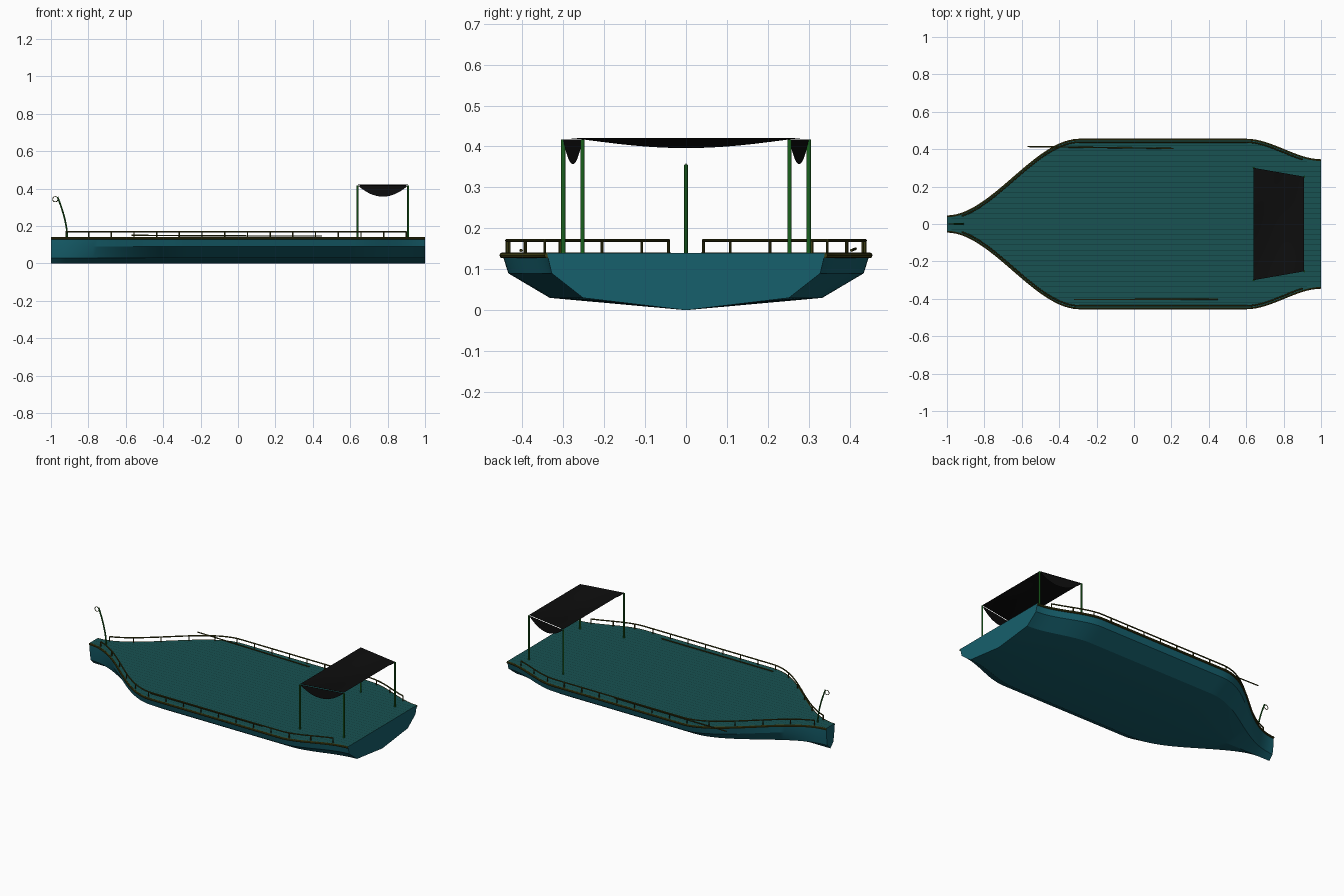
import bpy, bmesh, math
from mathutils import Vector

if "Cube" in bpy.data.objects:
    bpy.data.objects.remove(bpy.data.objects["Cube"])

DECK = 0.14


def material(name, r, g, b):
    m = bpy.data.materials.new(name)
    m.diffuse_color = (r, g, b, 1)
    m.use_nodes = True
    m.node_tree.nodes["Principled BSDF"].inputs["Base Color"].default_value = m.diffuse_color
    return m


TEAL = material("hull_teal", 0.008, 0.115, 0.15)
DARK_TEAL = material("deck_teal", 0.009, 0.085, 0.085)
SEAM = material("seam_dark", 0.004, 0.035, 0.035)
OLIVE = material("rail_olive", 0.045, 0.045, 0.006)
GREEN = material("post_green", 0.01, 0.12, 0.012)
BLACK = material("canvas_black", 0.004, 0.004, 0.004)


def smooth(t):
    t = max(0, min(1, t))
    return t * t * (3 - 2 * t)


# Half width of the deck along the boat
def half_width(x):
    if x < 0:
        return 0.04 + 0.41 * smooth((x + 1) / 0.71)
    return 0.45 - 0.11 * smooth((x - 0.6) / 0.4)


def mesh_object(name, bm, mat, angle=None):
    bmesh.ops.recalc_face_normals(bm, faces=bm.faces)
    me = bpy.data.meshes.new(name)
    bm.to_mesh(me)
    bm.free()
    me.materials.append(mat)
    ob = bpy.data.objects.new(name, me)
    bpy.context.collection.objects.link(ob)
    if angle:
        bpy.ops.object.select_all(action='DESELECT')
        ob.select_set(True)
        bpy.context.view_layer.objects.active = ob
        bpy.ops.object.shade_smooth_by_angle(angle=math.radians(angle))
    return ob


# Sweep round tubes along one or more paths
def tubes(name, paths, radius, mat, sides=8, closed=False):
    bm = bmesh.new()
    for path in paths:
        pts = [Vector(p) for p in path]
        n = len(pts)
        rings = []
        for i, p in enumerate(pts):
            a, b = (pts[i - 1], pts[(i + 1) % n]) if closed else (pts[max(i - 1, 0)], pts[min(i + 1, n - 1)])
            d = (b - a).normalized()
            u = d.cross(Vector((0, 1, 0)) if abs(d.y) < 0.9 else Vector((0, 0, 1))).normalized()
            v = d.cross(u)
            rings.append([bm.verts.new(p + radius * (u * math.cos(k * math.tau / sides) + v * math.sin(k * math.tau / sides)))
                          for k in range(sides)])
        for i in range(n if closed else n - 1):
            r, s = rings[i], rings[(i + 1) % n]
            for k in range(sides):
                bm.faces.new((r[k], r[(k + 1) % sides], s[(k + 1) % sides], s[k]))
        if not closed:
            bm.faces.new(rings[0])
            bm.faces.new(rings[-1])
    return mesh_object(name, bm, mat, 40)


# Surface from a function on a regular grid
def sheet(name, func, nu, nv, mat):
    bm = bmesh.new()
    g = [[bm.verts.new(func(i / nu, j / nv)) for j in range(nv + 1)] for i in range(nu + 1)]
    for i in range(nu):
        for j in range(nv):
            bm.faces.new((g[i][j], g[i + 1][j], g[i + 1][j + 1], g[i][j + 1]))
    bmesh.ops.remove_doubles(bm, verts=bm.verts, dist=1e-5)
    return mesh_object(name, bm, mat, 40)


stations = [-1 + 2 * i / 80 for i in range(81)]

# Hull with chined section, transom and bow cap
section = [(1, DECK), (0.965, 0.09), (0.74, 0.03), (0, 0)]
full = section + [(-y, z) for y, z in reversed(section[:-1])]
bm = bmesh.new()
rows = [[bm.verts.new((x, y * half_width(x), z)) for y, z in full] for x in stations]
for a, b in zip(rows, rows[1:]):
    for k in range(len(full) - 1):
        bm.faces.new((a[k], a[k + 1], b[k + 1], b[k]))
bm.faces.new(rows[0])
bm.faces.new(rows[-1])
mesh_object("hull", bm, TEAL, 20)

# Deck
sheet("deck", lambda u, v: (2 * u - 1, (2 * v - 1) * half_width(2 * u - 1), DECK), 80, 2, DARK_TEAL)

# Plank seams, clipped to the deck outline
bm = bmesh.new()
for k in range(-15, 16):
    y = k * 0.028
    inside = [x for x in stations if half_width(x) > abs(y) + 0.012]
    x0, x1 = inside[0], inside[-1]
    bm.faces.new([bm.verts.new((x, y + s * 0.0012, DECK + 0.0008))
                  for x, s in ((x0, -1), (x1, -1), (x1, 1), (x0, 1))])
mesh_object("deck_seams", bm, SEAM)

# Gunwales, rails and rail posts on both sides
rail_x = [-0.92 + 1.82 * i / 60 for i in range(61)]
post_x = rail_x[::4]
sides = (-1, 1)
tubes("gunwale", [[(x, s * (half_width(x) - 0.001), 0.134) for x in stations] for s in sides], 0.007, OLIVE)
tubes("rail", [[(x, s * (half_width(x) - 0.012), 0.17) for x in rail_x] for s in sides], 0.004, OLIVE)
tubes("rail_posts", [[(x, s * (half_width(x) - 0.012), z) for z in (DECK - 0.005, 0.17)]
                     for s in sides for x in post_x], 0.0035, OLIVE)

# Poles lying along the deck edges
tubes("deck_poles", [[(-0.57, 0.414, 0.15), (0.21, 0.404, 0.146)],
                     [(-0.32, -0.404, 0.146), (0.45, -0.402, 0.146)]], 0.0035, OLIVE)

# Canopy posts
FRONT, REAR = (0.64, 0.30), (0.91, 0.253)
tubes("canopy_posts", [[(x, s * y, z) for z in (DECK - 0.005, 0.417)]
                       for x, y in (FRONT, REAR) for s in sides], 0.0055, GREEN, 10)


def edge(u):
    return FRONT[0] + u * (REAR[0] - FRONT[0]), FRONT[1] + u * (REAR[1] - FRONT[1])


# Sagging canopy sheet
def canopy(u, v):
    x, y = edge(u)
    return x, (2 * v - 1) * y, 0.421 - 0.025 * math.sin(math.pi * u) * math.sin(math.pi * v)


sheet("canopy", canopy, 16, 24, BLACK)

# Curved side flaps hanging below the canopy
for s, label in ((-1, "front"), (1, "back")):
    def flap(u, v):
        x, y = edge(u)
        return x, s * y, 0.417 - v * 0.06 * 4 * u * (1 - u)
    sheet(label + "_canopy_flap", flap, 20, 2, BLACK)

# Curved bow pole with a small ring at its tip
curve = [(-0.912 - 0.053 * (i / 12) ** 1.7, 0, 0.135 + 0.22 * i / 12) for i in range(13)]
tubes("bow_pole", [curve], 0.0045, GREEN)
tubes("bow_ring", [[(-0.977 + 0.014 * math.cos(a * math.tau / 20), 0, 0.343 + 0.014 * math.sin(a * math.tau / 20))
                    for a in range(20)]], 0.002, OLIVE, 6, True)
